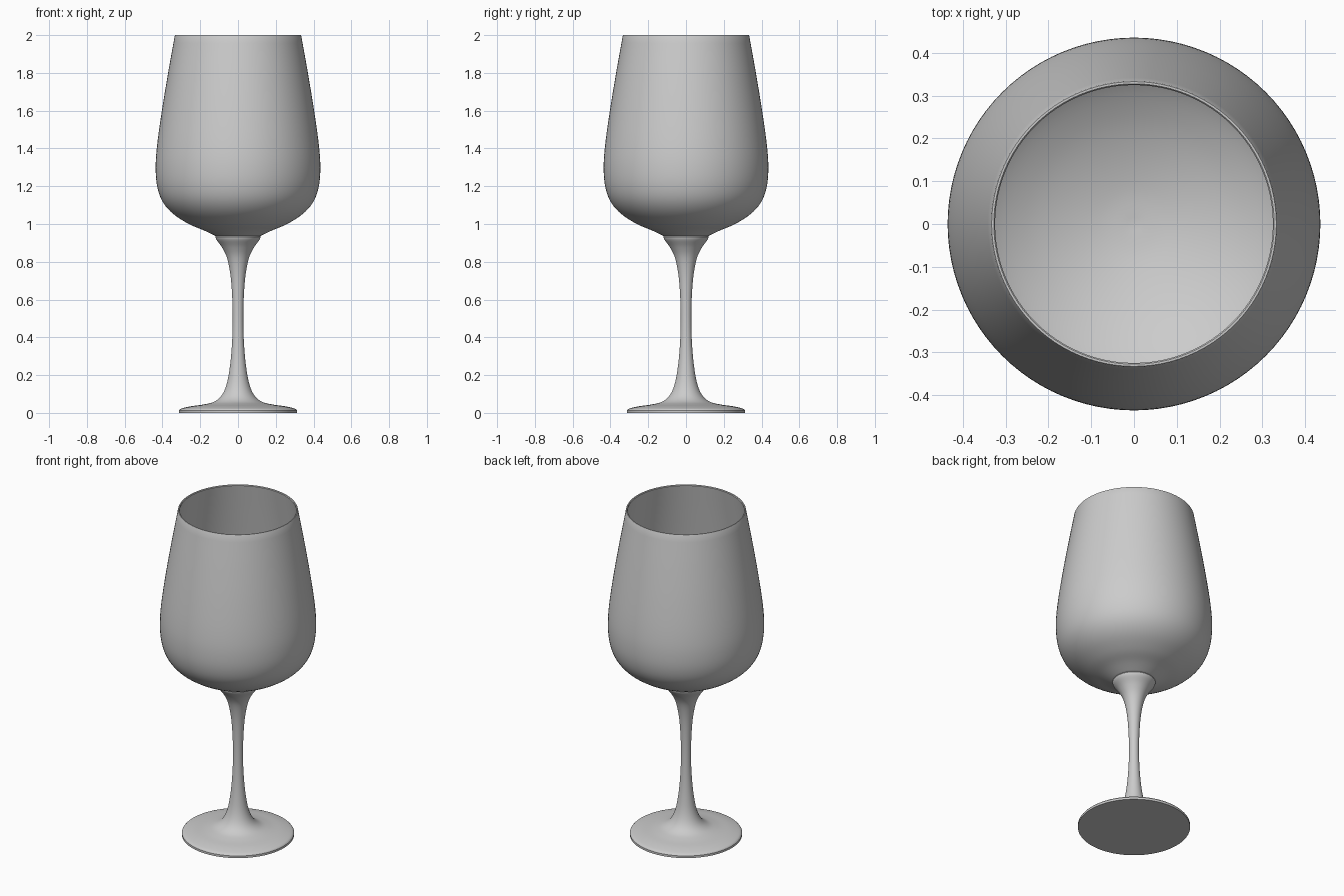
import bpy, bmesh, math
from mathutils import Vector

cube = bpy.data.objects.get("Cube")
if cube:
    bpy.data.objects.remove(cube, do_unlink=True)

glass = bpy.data.materials.new("plain grey")
glass.use_nodes = True
GREY = (0.6, 0.6, 0.6, 1)
glass.diffuse_color = GREY
glass.node_tree.nodes["Principled BSDF"].inputs["Base Color"].default_value = GREY


def smooth_path(points, steps=5):
    """Catmull-Rom curve through (radius, height) points."""
    p = [Vector(q) for q in points]
    p = [2 * p[0] - p[1]] + p + [2 * p[-1] - p[-2]]
    out = []
    for a, b, c, d in zip(p, p[1:], p[2:], p[3:]):
        for i in range(steps):
            t = i / steps
            out.append(0.5 * (2 * b + (c - a) * t + (2 * a - 5 * b + 4 * c - d) * t ** 2
                              + (3 * b - a - 3 * c + d) * t ** 3))
    return out + [p[-2]]


def lathe(name, path, sides=96):
    """Revolve a profile about the z axis."""
    bm = bmesh.new()
    verts = [bm.verts.new((max(r, 0), 0, z)) for r, z in path]
    edges = [bm.edges.new(pair) for pair in zip(verts, verts[1:])]
    bmesh.ops.spin(bm, geom=verts + edges, cent=(0, 0, 0), axis=(0, 0, 1),
                   angle=math.tau, steps=sides)
    bmesh.ops.remove_doubles(bm, verts=bm.verts, dist=0.0002)
    bmesh.ops.recalc_face_normals(bm, faces=bm.faces)
    mesh = bpy.data.meshes.new(name)
    bm.to_mesh(mesh)
    bm.free()
    mesh.materials.append(glass)
    obj = bpy.data.objects.new(name, mesh)
    bpy.context.collection.objects.link(obj)
    bpy.ops.object.select_all(action="DESELECT")
    obj.select_set(True)
    bpy.context.view_layer.objects.active = obj
    bpy.ops.object.shade_smooth_by_angle(angle=math.radians(40))
    return obj


# Bowl: outer wall, rounded rim, then inner wall down to the cupped floor
outer = smooth_path([(0.115, 0.935), (0.18, 0.966), (0.26, 1.0), (0.345, 1.055), (0.4, 1.12),
                     (0.428, 1.2), (0.436, 1.3), (0.428, 1.42), (0.403, 1.6), (0.37, 1.8),
                     (0.335, 1.996)])
rim = [Vector((0.333, 2.0)), Vector((0.328, 2.0))]
inner = smooth_path([(0.325, 1.996), (0.359, 1.8), (0.392, 1.6), (0.417, 1.42), (0.425, 1.3),
                     (0.417, 1.2), (0.39, 1.127), (0.337, 1.065), (0.255, 1.013), (0.17, 0.977),
                     (0.08, 0.953), (0, 0.945)])
lathe("bowl", [Vector((0, 0.935))] + outer + rim + inner)

# Stem flaring into the flat foot
stem = smooth_path([(0.12, 0.932), (0.113, 0.915), (0.084, 0.875), (0.058, 0.82), (0.04, 0.73),
                    (0.031, 0.62), (0.028, 0.5), (0.031, 0.38), (0.041, 0.26), (0.058, 0.16),
                    (0.085, 0.095), (0.125, 0.06), (0.18, 0.045), (0.25, 0.035), (0.3, 0.023),
                    (0.313, 0.013)])
lathe("stem_and_foot", [Vector((0, 0.938)), Vector((0.117, 0.938))] + stem
      + [Vector((0.313, 0)), Vector((0, 0))])
